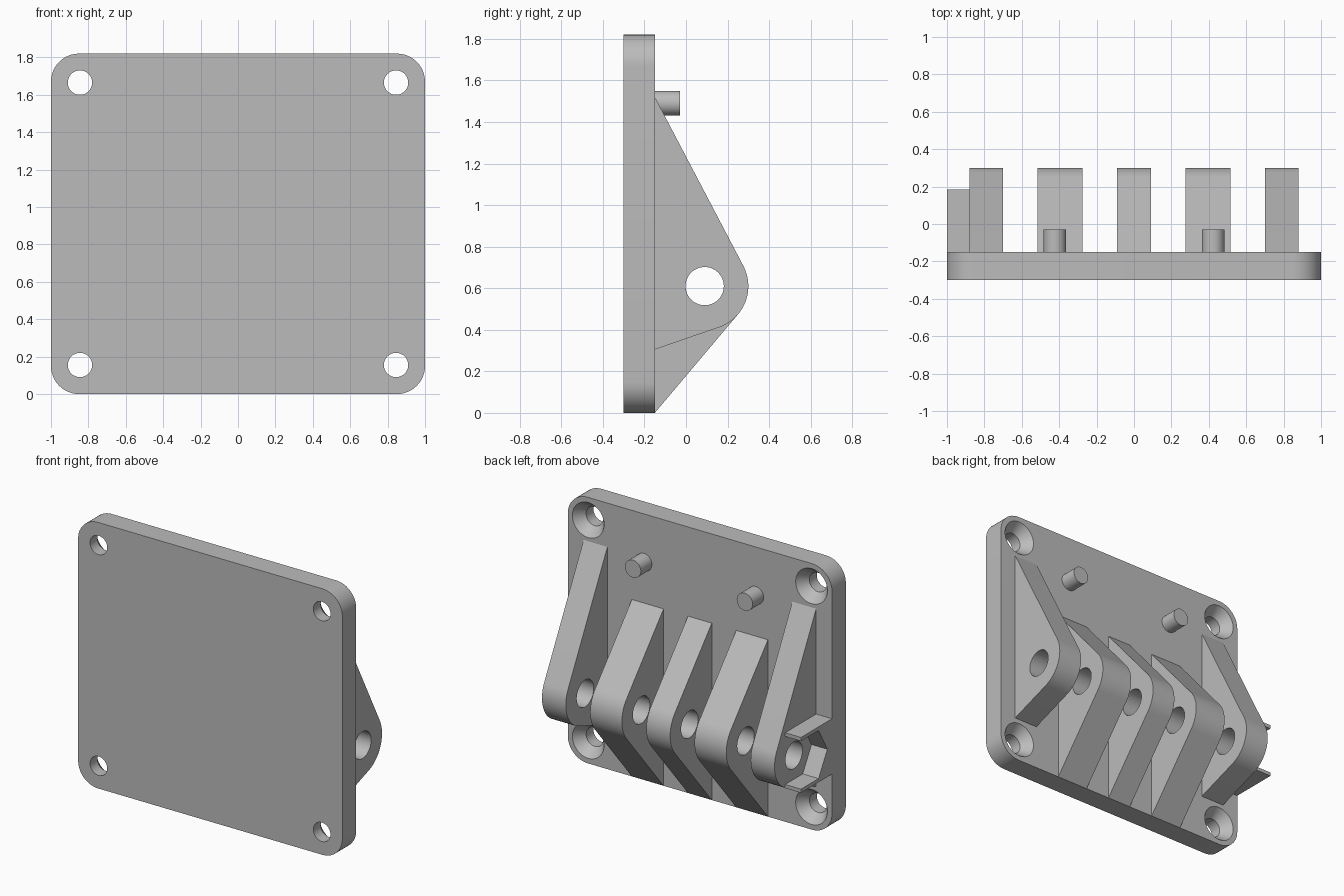
import bpy, bmesh
from math import pi, sin, cos, atan2, acos, hypot, radians
from mathutils import Matrix

cube = bpy.data.objects.get("Cube")
if cube:
    bpy.data.objects.remove(cube, do_unlink=True)

grey = bpy.data.materials.new("light_grey")
grey.use_nodes = True
colour = (0.5, 0.5, 0.5, 1)
grey.diffuse_color = colour
grey.node_tree.nodes["Principled BSDF"].inputs["Base Color"].default_value = colour

WIDTH, HEIGHT = 2.0, 1.82
FRONT, BACK = -0.30, -0.15
PIVOT_Y, PIVOT_Z, LUG_R, AXLE_R = 0.09, 0.61, 0.21, 0.092


def finish(bm, name):
    bmesh.ops.recalc_face_normals(bm, faces=bm.faces)
    mesh = bpy.data.meshes.new(name)
    bm.to_mesh(mesh)
    bm.free()
    mesh.materials.append(grey)
    obj = bpy.data.objects.new(name, mesh)
    bpy.context.collection.objects.link(obj)
    return obj


def prism(name, points):
    """Closed prism from a loop of 3D points and a matching far loop."""
    bm = bmesh.new()
    near, far = [[bm.verts.new(p) for p in loop] for loop in points]
    bm.faces.new(near)
    bm.faces.new(far)
    n = len(near)
    for i in range(n):
        j = (i + 1) % n
        bm.faces.new((near[i], near[j], far[j], far[i]))
    return finish(bm, name)


def side_prism(name, profile, x0, x1):
    return prism(name, [[(x, y, z) for y, z in profile] for x in (x0, x1)])


def circle(cx, cy, r, start=0, end=2 * pi, steps=48, closed=False):
    count = steps + 1 if closed else steps
    return [(cx + r * cos(start + (end - start) * i / steps),
             cy + r * sin(start + (end - start) * i / steps)) for i in range(count)]


def turned_y(name, x, z, rings):
    """Round solid along y from (y, radius) rings."""
    bm = bmesh.new()
    loops = [[bm.verts.new((px, y, pz)) for px, pz in circle(x, z, r)] for y, r in rings]
    bm.faces.new(loops[0])
    bm.faces.new(loops[-1])
    for a, b in zip(loops, loops[1:]):
        for i in range(len(a)):
            j = (i + 1) % len(a)
            bm.faces.new((a[i], a[j], b[j], b[i]))
    return finish(bm, name)


def cut(obj, cutter):
    cutter.hide_render = True
    mod = obj.modifiers.new("cut", "BOOLEAN")
    mod.operation, mod.solver, mod.object = "DIFFERENCE", "EXACT", cutter
    bpy.context.view_layer.objects.active = obj
    bpy.ops.object.modifier_apply(modifier=mod.name)
    bpy.data.objects.remove(cutter, do_unlink=True)


def smooth(obj):
    bpy.ops.object.select_all(action="DESELECT")
    obj.select_set(True)
    bpy.context.view_layer.objects.active = obj
    bpy.ops.object.shade_smooth_by_angle(angle=radians(25))


# Rounded base plate
corner = 0.15
outline = []
for k, (sx, top) in enumerate([(1, 1), (-1, 1), (-1, 0), (1, 0)]):
    cz = HEIGHT - corner if top else corner
    outline += circle(sx * (WIDTH / 2 - corner), cz, corner,
                      k * pi / 2, (k + 1) * pi / 2, 12, True)
plate = prism("base_plate", [[(x, y, z) for x, z in outline] for y in (FRONT, BACK)])

# Countersunk screw holes in the corners
for x in (-0.845, 0.845):
    for z in (0.155, 1.665):
        cut(plate, turned_y("screw_cutter", x, z, [
            (FRONT - 0.05, 0.065), (BACK - 0.07, 0.065), (BACK, 0.12), (BACK + 0.05, 0.12)]))
smooth(plate)


def lug_profile(bottom, top):
    """Tangent lines from the plate to a round nose."""
    def tangent(z, side):
        dy, dz = BACK - PIVOT_Y, z - PIVOT_Z
        return atan2(dz, dy) + side * acos(LUG_R / hypot(dy, dz))
    nose = circle(PIVOT_Y, PIVOT_Z, LUG_R, tangent(bottom, 1), tangent(top, -1), 24, True)
    return [(BACK, bottom)] + nose + [(BACK, top)]


# Hinge lugs with axle hole: short-footed outer pair, three inner ones
outer, inner = lug_profile(0.305, 1.52), lug_profile(0, 1.21)
lugs = [("right_outer_lug", outer, -0.79, 0.18), ("right_inner_lug", inner, -0.395, 0.24),
        ("middle_lug", inner, 0, 0.18), ("left_inner_lug", inner, 0.395, 0.24),
        ("left_outer_lug", outer, 0.79, 0.18)]
for name, profile, x, w in lugs:
    lug = side_prism(name, profile, x - w / 2, x + w / 2)
    cut(lug, side_prism("axle_cutter", circle(PIVOT_Y, PIVOT_Z, AXLE_R), x - w, x + w))
    smooth(lug)

# Open hexagonal nut holder beside the right outer lug
hex_r, wall = 0.19, 0.025
flat = hex_r * sin(pi / 3)
end = PIVOT_Y + hex_r / 2
upper = [(PIVOT_Y - hex_r / 2, flat), (end, flat), (end, flat + wall), (BACK, flat + wall)]
lower = [(y, -z) for y, z in reversed(upper)]
holder = lower + [(PIVOT_Y - hex_r, 0)] + upper
side_prism("nut_holder", [(y, PIVOT_Z + z) for y, z in holder], -1, -0.88)

# Locating pins
for name, x in (("right_pin", -0.423), ("left_pin", 0.423)):
    smooth(turned_y(name, x, 1.49, [(BACK - 0.01, 0.06), (-0.03, 0.06)]))
